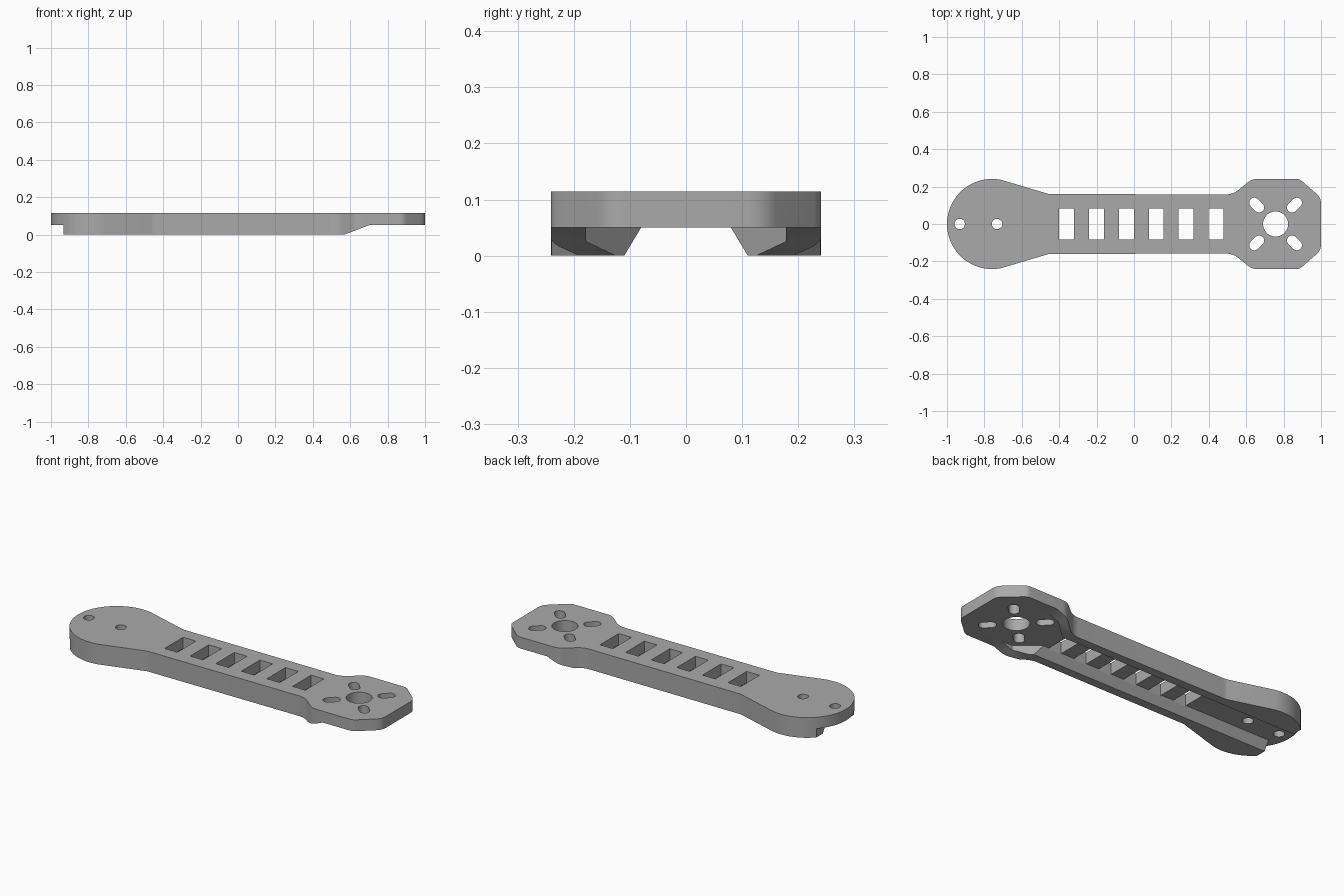
import bpy
import bmesh
from math import sin, cos, pi, radians
from mathutils import Vector, Matrix

if "Cube" in bpy.data.objects:
    bpy.data.objects.remove(bpy.data.objects["Cube"])

grey = bpy.data.materials.new("plain grey")
grey.use_nodes = True
COLOUR = (0.40, 0.40, 0.40, 1)
grey.diffuse_color = COLOUR
grey.node_tree.nodes["Principled BSDF"].inputs["Base Color"].default_value = COLOUR

TOP, FLOOR = 0.114, 0.05      # plate top and underside
MOTOR_X = 0.757


def prism(name, points, depth):
    """Extrude a closed 3D polygon along the depth vector."""
    bm = bmesh.new()
    face = bm.faces.new([bm.verts.new(p) for p in points])
    moved = bmesh.ops.extrude_face_region(bm, geom=[face])["geom"]
    bmesh.ops.translate(bm, vec=Vector(depth),
                        verts=[v for v in moved if isinstance(v, bmesh.types.BMVert)])
    bmesh.ops.recalc_face_normals(bm, faces=bm.faces)
    mesh = bpy.data.meshes.new(name)
    bm.to_mesh(mesh)
    bm.free()
    mesh.materials.append(grey)
    ob = bpy.data.objects.new(name, mesh)
    bpy.context.collection.objects.link(ob)
    return ob


def fillet(prev, corner, nxt, radius, steps=6):
    """Round one corner of a 2D path."""
    c = Vector(corner)
    a, b = (Vector(prev) - c).normalized(), (Vector(nxt) - c).normalized()
    p, q = c + a * radius, c + b * radius
    return [tuple(p.lerp(c, t).lerp(c.lerp(q, t), t))
            for t in (i / steps for i in range(steps + 1))]


def slot(x, y, radius, half_length=0.0, angle=0.0, steps=16):
    """Outline of a round hole, or of a slot with round ends."""
    pts = []
    for i in range(2 * steps):
        t = 2 * pi * (i + 0.5) / (2 * steps)
        shift = half_length if cos(t) > 0 else -half_length
        p = Matrix.Rotation(angle, 2) @ Vector((radius * cos(t) + shift, radius * sin(t)))
        pts.append((x + p.x, y + p.y))
    return pts


def mirrored(half):
    return half + [(x, -y) for x, y in reversed(half) if abs(y) > 1e-5]


# Arm outline: round root, straight beam, chamfered motor mount
R = 0.241
half = [(-1 + R + R * cos(radians(a)), R * sin(radians(a))) for a in range(180, 77, -6)]
half[0] = (-1, 0)
path = [half[-1], (-0.455, 0.16), (0.53, 0.158), (0.63, R), (0.885, R), (1, 0.14), (1, 0)]
for i, radius in enumerate((0.01, 0.04, 0.03, 0.02, 0.03), start=1):
    half += fillet(path[i - 1], path[i], path[i + 1], radius)
arm = prism("arm", [(x, y, 0) for x, y in mirrored(half)], (0, 0, TOP))

cutters = []


def plan_cut(name, outline, bottom=-0.1, top=0.3):
    cutters.append(prism(name, [(x, y, bottom) for x, y in outline], (0, 0, top - bottom)))


# Underside: sloped-wall channel, flare at the mount, ramp and root step
cutters.append(prism("channel_cutter",
                     [(-1.2, y, z) for y, z in ((-0.08, FLOOR), (0.08, FLOOR), (0.14, -0.05), (-0.14, -0.05))],
                     (2.4, 0, 0)))
plan_cut("flare_cutter", mirrored([(0.515, 0.08), (0.635, 0.178), (1.1, 0.178)]), top=FLOOR)
cutters.append(prism("ramp_cutter",
                     [(x, -0.5, z) for x, z in ((0.31, -0.1), (0.70, FLOOR), (1.1, FLOOR), (1.1, -0.1))],
                     (0, 1, 0)))
plan_cut("step_cutter", mirrored([(-1.1, 0.5), (-0.932, 0.5)]), top=FLOOR)

# Cable windows along the beam
for i in range(6):
    x = -0.361 + 0.16 * i
    plan_cut("window_cutter", mirrored([(x - 0.04, 0.083), (x + 0.04, 0.083)]))

# Root bolt holes, motor shaft hole and radial motor slots
for x in (-0.932, -0.732):
    plan_cut("bolt_cutter", slot(x, 0, 0.028))
plan_cut("shaft_cutter", slot(MOTOR_X, 0, 0.067))
for sx in (-1, 1):
    for sy in (-1, 1):
        plan_cut("slot_cutter", slot(MOTOR_X + 0.101 * sx, 0.101 * sy, 0.027, 0.018, sx * sy * pi / 4))

# Carve the arm and discard the cutters
bpy.ops.object.select_all(action='DESELECT')
bpy.context.view_layer.objects.active = arm
arm.select_set(True)
for cutter in cutters:
    cutter.hide_render = True
    mod = arm.modifiers.new("cut", 'BOOLEAN')
    mod.operation, mod.solver, mod.object = 'DIFFERENCE', 'EXACT', cutter
    bpy.ops.object.modifier_apply(modifier=mod.name)
    bpy.data.objects.remove(cutter)
bpy.ops.object.shade_smooth_by_angle(angle=radians(30))
